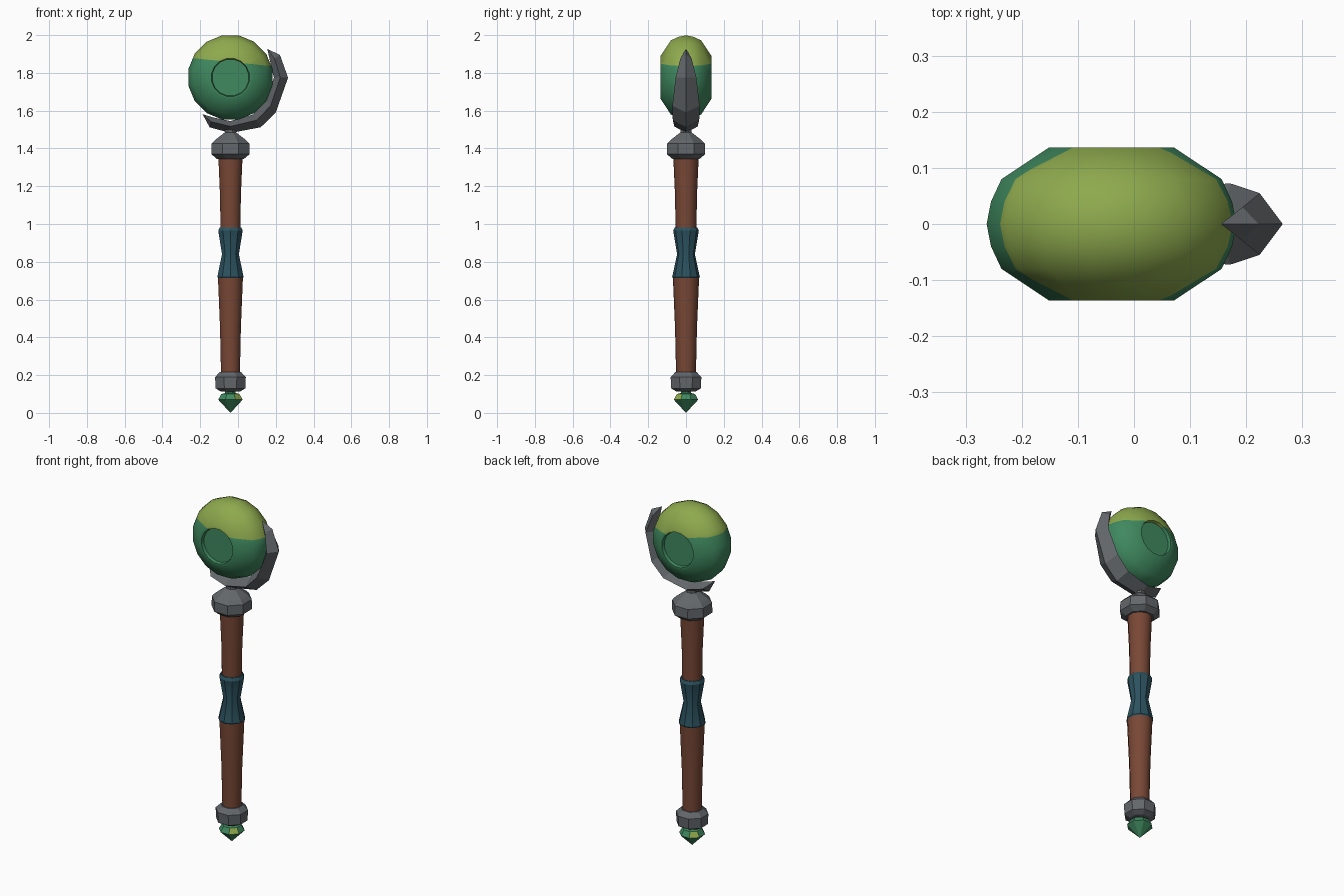
import bpy, bmesh, math
from mathutils import Matrix, Vector

cube = bpy.data.objects.get("Cube")
if cube:
    bpy.data.objects.remove(cube, do_unlink=True)

AXIS = -0.04          # x of the shaft line
BALL_Z = 1.776


def material(name, rgb):
    m = bpy.data.materials.new(name)
    m.use_nodes = True
    m.diffuse_color = (*rgb, 1)
    node = next(n for n in m.node_tree.nodes if n.type == 'BSDF_PRINCIPLED')
    node.inputs["Base Color"].default_value = (*rgb, 1)
    node.inputs["Roughness"].default_value = 0.8
    return m


GREEN = material("green", (0.05, 0.25, 0.115))
LIME = material("lime", (0.27, 0.40, 0.075))
IRON = material("iron", (0.125, 0.137, 0.147))
WOOD = material("wood", (0.19, 0.064, 0.036))
CLOTH = material("teal_cloth", (0.025, 0.085, 0.115))


def lathe(profile, sides):
    """Revolve (radius, height) points about z; zero radius closes to a point."""
    bm = bmesh.new()
    rings = []
    for r, h in profile:
        n = sides if r else 1
        rings.append([bm.verts.new((r * math.cos(math.tau * (i + 0.5) / sides),
                                    r * math.sin(math.tau * (i + 0.5) / sides), h))
                      for i in range(n)])
    for a, b in zip(rings, rings[1:]):
        for i in range(sides):
            j = (i + 1) % sides
            quad = [a[i % len(a)], a[j % len(a)], b[j % len(b)], b[i % len(b)]]
            bm.faces.new(list(dict.fromkeys(quad)))
    for ring in (rings[0], rings[-1]):
        if len(ring) > 1:
            bm.faces.new(ring)
    bmesh.ops.recalc_face_normals(bm, faces=bm.faces)
    return bm


def finish(name, bm, mats, smooth=0):
    mesh = bpy.data.meshes.new(name)
    bm.to_mesh(mesh)
    bm.free()
    for m in mats:
        mesh.materials.append(m)
    ob = bpy.data.objects.new(name, mesh)
    bpy.context.collection.objects.link(ob)
    if smooth:
        bpy.ops.object.select_all(action='DESELECT')
        ob.select_set(True)
        bpy.context.view_layer.objects.active = ob
        bpy.ops.object.shade_smooth_by_angle(angle=math.radians(smooth))
    return ob


def turned(name, profile, mat, sides=8, smooth=0):
    bm = lathe(profile, sides)
    bmesh.ops.translate(bm, verts=bm.verts, vec=(AXIS, 0, 0))
    return finish(name, bm, [mat], smooth)


# Shaft, grip and collars
turned("lower_shaft", [(0.052, 0.18), (0.058, 0.45), (0.07, 0.73)], WOOD, 10, 40)
turned("upper_shaft", [(0.055, 0.95), (0.058, 1.15), (0.068, 1.37)], WOOD, 10, 40)
turned("grip", [(0.064, 0.705), (0.073, 0.72), (0.047, 0.84), (0.068, 0.965),
                (0.06, 0.982)], CLOTH, 10, 30)
turned("bottom_collar", [(0.055, 0.113), (0.085, 0.13), (0.088, 0.19), (0.06, 0.217)], IRON)
turned("top_collar", [(0.078, 1.345), (0.11, 1.37), (0.108, 1.425), (0.088, 1.445),
                      (0.032, 1.485), (0.03, 1.51)], IRON)

# Pommel gem with lime upper facets on two opposite corners
gem = lathe([(0, 0.01), (0.07, 0.07), (0.052, 0.1), (0.03, 0.105), (0.03, 0.125)], 8)
for v in gem.verts:
    if v.co.z < 0.02:
        v.co.z = 0
for f in gem.faces:
    c = f.calc_center_median()
    f.material_index = int(0.075 < c.z < 0.1 and c.x * c.y < -0.0001)
bmesh.ops.translate(gem, verts=gem.verts, vec=(AXIS, 0, 0))
finish("pommel_gem", gem, [GREEN, LIME])

# Flattened ball turned about y, with a sunken disc on both sides
half = [(0.098, 0.118), (0.102, 0.136), (0.114, 0.136), (0.2, 0.08), (0.219, 0.04)]
profile = half + [(0.227, 0)] + [(r, -h) for r, h in reversed(half)]
ball = lathe(profile, 16)
bmesh.ops.transform(ball, verts=ball.verts,
                    matrix=Matrix.Translation((AXIS, 0, BALL_Z)) @ Matrix.Rotation(math.pi / 2, 4, 'X'))
# Cut the lime cap along a slightly tilted plane
origin, normal = Vector((AXIS, 0, 1.858)), Vector((0.1, 0, 1)).normalized()
bmesh.ops.bisect_plane(ball, geom=ball.verts[:] + ball.edges[:] + ball.faces[:],
                       plane_co=origin, plane_no=normal)
for f in ball.faces:
    c = f.calc_center_median()
    sunken = abs(c.y) > 0.11 and (c - Vector((AXIS, c.y, BALL_Z))).length < 0.095
    f.material_index = int((c - origin).dot(normal) > 0 and not sunken)
finish("ball", ball, [GREEN, LIME], 48)

# Crescent claw: diamond sections of (outer x, z, inner x, z, half width)
stations = [(-0.15, 1.512, -0.135, 1.565, 0.05), (-0.04, 1.482, -0.04, 1.545, 0.062),
            (0.12, 1.512, 0.08, 1.58, 0.07), (0.2, 1.59, 0.15, 1.655, 0.072),
            (0.265, 1.775, 0.19, 1.775, 0.055), (0.222, 1.895, 0.17, 1.86, 0.03)]
claw = bmesh.new()
loops = []
for ox, oz, ix, iz, w in stations:
    mx, mz = ox * 0.45 + ix * 0.55, oz * 0.45 + iz * 0.55
    loops.append([claw.verts.new(p) for p in
                  ((ox, 0, oz), (mx, w, mz), (ix, 0, iz), (mx, -w, mz))])
for a, b in zip(loops, loops[1:]):
    for i in range(4):
        j = (i + 1) % 4
        claw.faces.new((a[i], a[j], b[j], b[i]))
for tip, loop in (((-0.188, 0, 1.582), loops[0]), ((0.155, 0, 1.927), loops[-1])):
    t = claw.verts.new(tip)
    for i in range(4):
        claw.faces.new((loop[i], loop[(i + 1) % 4], t))
bmesh.ops.recalc_face_normals(claw, faces=claw.faces)
finish("crescent_claw", claw, [IRON])
